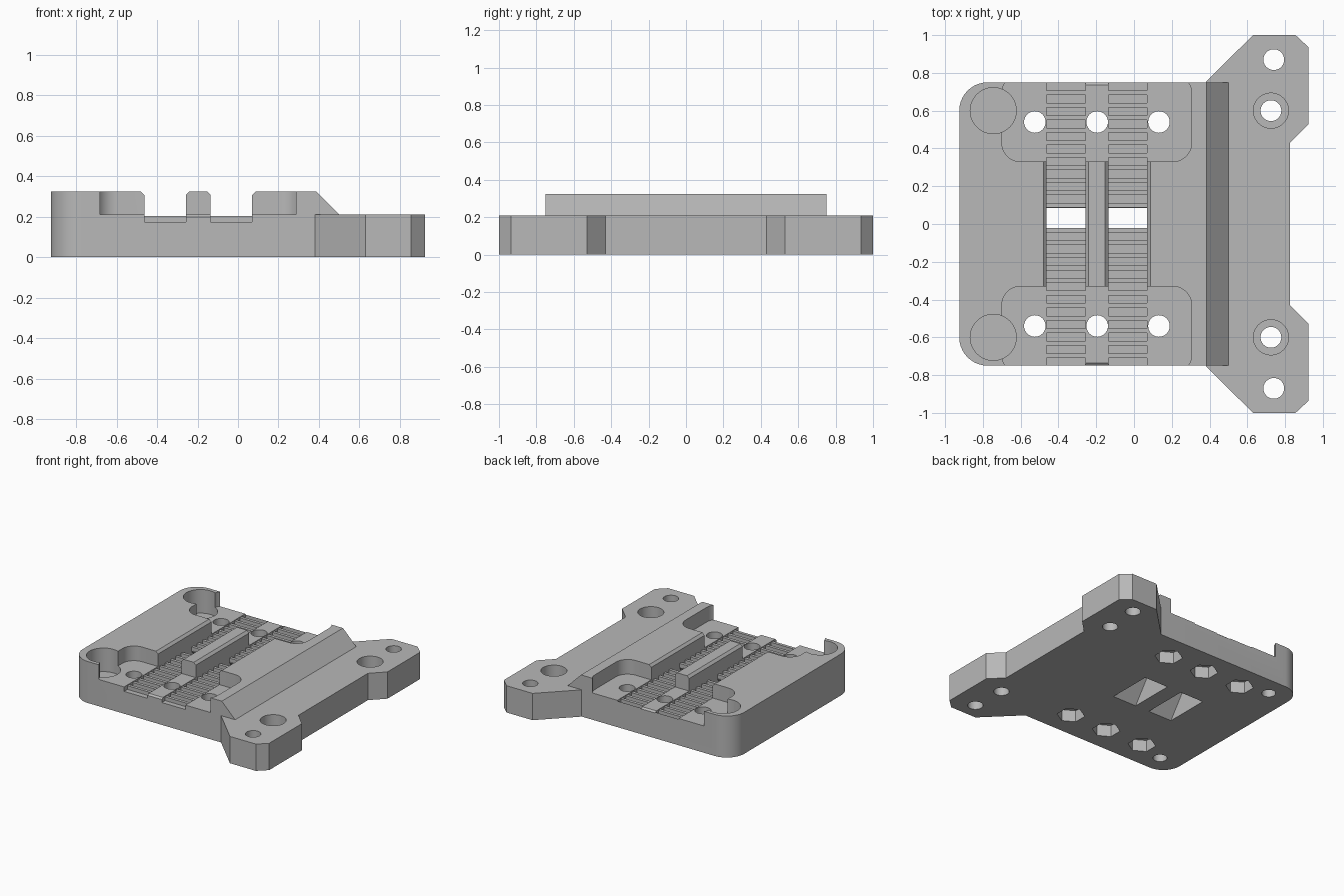
import bpy, bmesh, math
from mathutils import Vector

cube = bpy.data.objects.get("Cube")
if cube:
    bpy.data.objects.remove(cube, do_unlink=True)

grey = bpy.data.materials.new("plain_grey")
grey.use_nodes = True
GREY = (0.48, 0.48, 0.48, 1)
grey.diffuse_color = GREY
grey.node_tree.nodes["Principled BSDF"].inputs["Base Color"].default_value = GREY


def prism(bm, outline, lo, hi, axis="z"):
    """Extrude a 2D outline along an axis: z takes (x, y), y takes (x, z), x takes (y, z)."""
    place = {"z": lambda a, b, h: (a, b, h),
             "y": lambda a, b, h: (a, h, b),
             "x": lambda a, b, h: (h, a, b)}[axis]
    rings = [[bm.verts.new(place(a, b, h)) for a, b in outline] for h in (lo, hi)]
    n = len(outline)
    bm.faces.new(rings[0][::-1])
    bm.faces.new(rings[1])
    for i in range(n):
        j = (i + 1) % n
        bm.faces.new((rings[0][i], rings[0][j], rings[1][j], rings[1][i]))


def rect(x0, x1, y0, y1):
    return [(x0, y0), (x1, y0), (x1, y1), (x0, y1)]


def circle(x, y, r, sides=40, turn=0):
    return [(x + r * math.cos(turn + math.tau * i / sides),
             y + r * math.sin(turn + math.tau * i / sides)) for i in range(sides)]


def round_rect(x0, x1, y0, y1, r, steps=10):
    corners = ((x1 - r, y1 - r), (x0 + r, y1 - r), (x0 + r, y0 + r), (x1 - r, y0 + r))
    return [(cx + r * math.cos(math.pi / 2 * (q + s / steps)),
             cy + r * math.sin(math.pi / 2 * (q + s / steps)))
            for q, (cx, cy) in enumerate(corners) for s in range(steps + 1)]


def make(name, prisms):
    bm = bmesh.new()
    for p in prisms:
        prism(bm, *p)
    bmesh.ops.recalc_face_normals(bm, faces=bm.faces)
    mesh = bpy.data.meshes.new(name)
    bm.to_mesh(mesh)
    bm.free()
    ob = bpy.data.objects.new(name, mesh)
    bpy.context.collection.objects.link(ob)
    mesh.materials.append(grey)
    return ob


def combine(target, prisms, operation="DIFFERENCE"):
    """Boolean a group of separate prisms into the target, then drop the helper."""
    tool = make("helper", prisms)
    tool.hide_render = True
    mod = target.modifiers.new("bool", "BOOLEAN")
    mod.operation, mod.object, mod.solver = operation, tool, "EXACT"
    bpy.context.view_layer.objects.active = target
    bpy.ops.object.modifier_apply(modifier=mod.name)
    bpy.data.objects.remove(tool, do_unlink=True)


TOP, FLOOR = 0.325, 0.21
BELTS = ((-0.462, -0.258), (-0.135, 0.07))

# Main block with a sloped right edge and rounded left corners
plate = make("carriage_plate", [
    ([(-0.925, 0), (0.5, 0), (0.5, FLOOR), (0.385, TOP), (-0.925, TOP)], -0.75, 0.75, "y")])
combine(plate, [(round_rect(-0.925, 0.9, -0.75, 0.75, 0.15), -0.1, 0.5)], "INTERSECT")

# Mounting flange with flared ears
half = [(0.38, 0.752), (0.63, 1), (0.855, 1), (0.925, 0.935), (0.925, 0.53), (0.825, 0.43)]
flange = half + [(x, -y) for x, y in reversed(half)]
combine(plate, [(flange, 0, FLOOR)], "UNION")

# End pockets, open to the front and back
combine(plate, [(round_rect(-0.7, 0.305, *sorted((s * 0.33, s * 0.792)), 0.1), FLOOR, 0.5)
                for s in (-1, 1)])

# Channels either side of the middle rib, with eased top edges
E = 0.018
combine(plate, [([(a, 0.205), (b, 0.205), (b, TOP - E), (b + E, TOP), (b + E, 0.4),
                  (a - E, 0.4), (a - E, TOP), (a, TOP - E)], -0.4, 0.4, "y")
                for a, b in BELTS])

# Belt beds running the full length, then the tooth grooves
combine(plate, [(rect(a, b, -0.8, 0.8), 0.204, 0.26) for a, b in BELTS])
PITCH = 0.0663
combine(plate, [(rect(a, b, y - 0.021, y + 0.021), 0.175, 0.23)
                for a, b in BELTS for y in (-0.73 + PITCH * k for k in range(23))])

# Small chamfers at the ends of the middle land
combine(plate, [([(s * 0.735, FLOOR + 0.001), (s * 0.76, 0.19), (s * 0.76, 0.23)],
                 -0.258, -0.135, "x") for s in (-1, 1)])

# Belt openings that widen towards the underside
opening = [(-0.15, -0.01), (0.215, -0.01), (0.085, 0.17), (0.085, 0.24),
           (-0.02, 0.24), (-0.02, 0.17)]
combine(plate, [(opening, a, b, "x") for a, b in BELTS])

# Screw holes with hexagonal nut traps underneath
screws = [(x, s * 0.54) for x in (-0.525, -0.195, 0.132) for s in (-1, 1)]
combine(plate, [(circle(x, y, 0.057), -0.1, 0.5) for x, y in screws])
combine(plate, [(circle(x, y, 0.1, 6, math.pi / 2), -0.1, 0.09) for x, y in screws])

# Left corner bores: wide from above, narrow from below with a thin web between
combine(plate, [(circle(-0.745, s * 0.6, 0.122, 48), 0.14, 0.5) for s in (-1, 1)])
combine(plate, [(circle(-0.745, s * 0.6, 0.05), -0.1, 0.125) for s in (-1, 1)])

# Flange holes, the inner pair counterbored
combine(plate, [(circle(x, s * y, 0.055), -0.1, 0.5)
                for x, y in ((0.74, 0.87), (0.725, 0.6)) for s in (-1, 1)])
combine(plate, [(circle(0.725, s * 0.6, 0.093), 0.1, 0.5) for s in (-1, 1)])

# Smooth the bores and rounded corners, keep the machined edges sharp
bpy.ops.object.select_all(action="DESELECT")
plate.select_set(True)
bpy.context.view_layer.objects.active = plate
bpy.ops.object.shade_smooth_by_angle(angle=math.radians(25))
